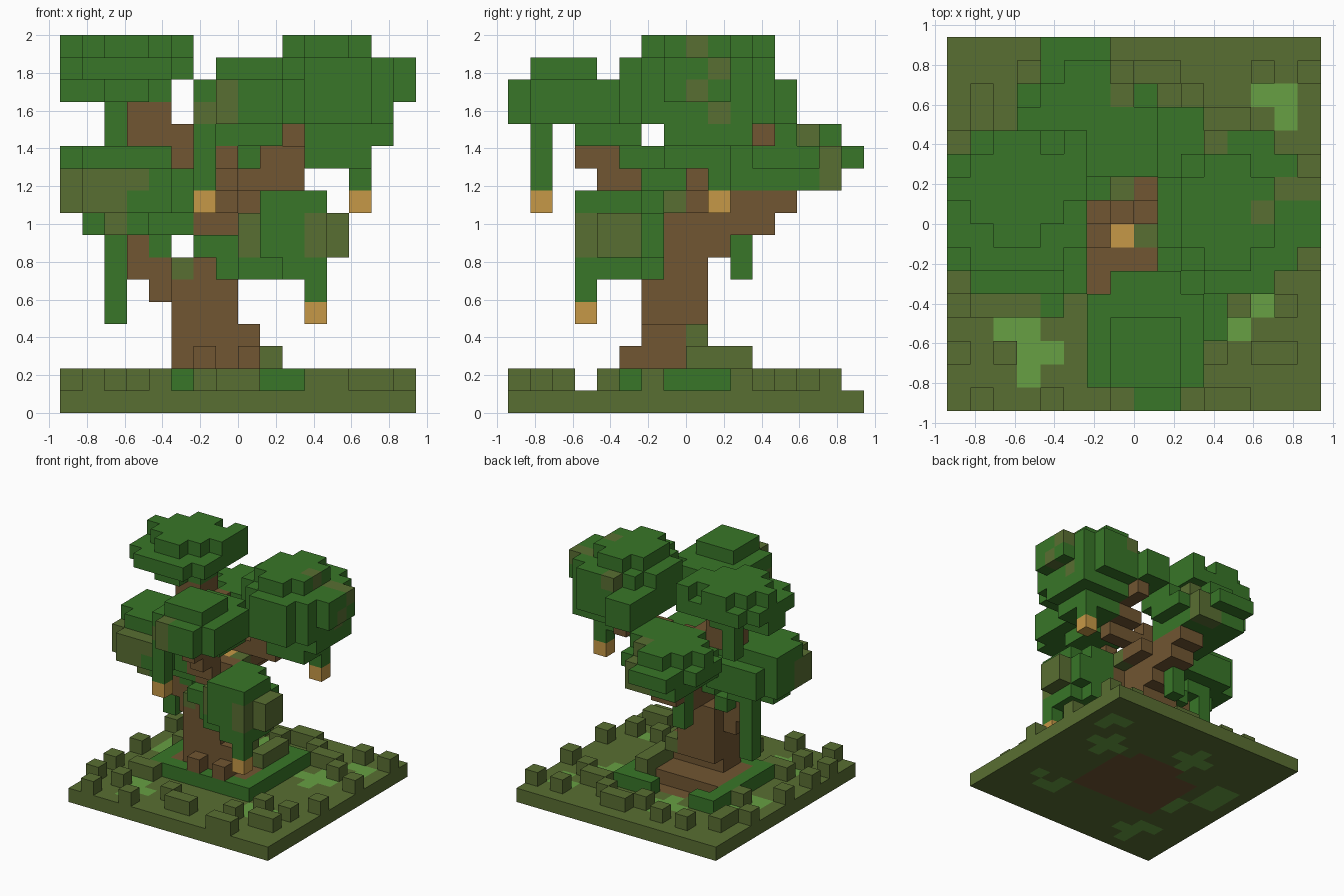
import bpy, bmesh
from mathutils import Vector

if "Cube" in bpy.data.objects:
    bpy.data.objects.remove(bpy.data.objects["Cube"], do_unlink=True)

UNIT = 2 / 17          # edge of one block
HALF = 8               # the plot is 16 blocks wide


def make_material(name, rgb):
    lin = [((c / 255 + 0.055) / 1.055) ** 2.4 for c in rgb] + [1]
    mat = bpy.data.materials.new(name)
    mat.use_nodes = True
    mat.diffuse_color = lin
    mat.node_tree.nodes["Principled BSDF"].inputs["Base Color"].default_value = lin
    return mat


LEAF, OLIVE, WOOD, AMBER, LIME = range(5)
MATERIALS = [
    make_material("leaf_green", (56, 118, 40)),
    make_material("olive_moss", (89, 110, 50)),
    make_material("bark_brown", (113, 86, 50)),
    make_material("amber_tip", (198, 153, 71)),
    make_material("lime_grass", (103, 160, 67)),
]

blocks = {}            # grid cell -> (part name, colour)


def put(part, colour, cell):
    blocks.setdefault(cell, (part, colour))


def box(part, colour, xs, ys, zs):
    """Fill an inclusive range of blocks."""
    for x in range(xs[0], xs[-1] + 1):
        for y in range(ys[0], ys[-1] + 1):
            for z in range(zs[0], zs[-1] + 1):
                put(part, colour, (x, y, z))


def crown(part, xs, ys, floor, layers, olive=lambda x, y, z: False):
    """Stack leaf layers; each layer is (inset, corner cut)."""
    for n, (inset, cut) in enumerate(layers):
        x0, x1, y0, y1 = xs[0] + inset, xs[1] - inset, ys[0] + inset, ys[1] - inset
        for x in range(x0, x1 + 1):
            for y in range(y0, y1 + 1):
                if min(x - x0, x1 - x) + min(y - y0, y1 - y) < cut:
                    continue
                z = floor + n
                put(part, OLIVE if olive(x, y, z) else LEAF, (x, y, z))


def vine(part, x, y, zs, tip=False):
    box(part, LEAF, (x,), (y,), zs)
    if tip:
        put(part + "_tip", AMBER, (x, y, zs[0] - 1))


def right_moss(x, y, z):
    return x > 12 and y == 8 + z % 2


# Crowns
crown("left_high_crown", (0, 5), (6, 11), 14, [(1, 1), (0, 1)])
crown("left_high_crown", (0, 5), (7, 11), 16, [(0, 2)])
box("left_high_crown", LEAF, (0,), (8, 9), (14,))
box("left_high_crown", LEAF, (5,), (10, 11), (15, 16))
put("right_high_crown", OLIVE, (11, 11, 15))
crown("right_high_crown", (9, 15), (5, 11), 14, [(0, 2), (0, 2)], right_moss)
crown("right_high_crown", (10, 13), (6, 10), 16, [(0, 1)], right_moss)
crown("right_high_crown", (9, 14), (5, 11), 13, [(0, 1)], right_moss)
box("right_high_crown", LEAF, (9, 10), (10, 12), (13, 14))
box("right_high_crown", LEAF, (11, 14), (7, 10), (12,))
box("right_high_crown", LEAF, (11, 13), (7, 9), (11,))
crown("front_crown", (6, 10), (0, 5), 13, [(0, 1), (0, 1)],
      lambda x, y, z: y < 2 and (x == 7 or x == 6 and z == 13))
crown("front_crown", (7, 9), (1, 3), 15, [(0, 0)])
box("front_crown", LEAF, (7, 9), (3, 5), (12,))
left_moss = {8: (2,), 9: range(3), 10: range(4)}
crown("left_low_crown", (0, 5), (4, 9), 8, [(1, 1), (0, 1), (0, 1), (1, 0)],
      lambda x, y, z: y < 7 and x in left_moss.get(z, ()))
box("left_low_crown", LEAF, (0,), (6, 8), (11,))
box("left_low_crown", LEAF, (5,), (6, 8), (8,))
box("left_low_crown", LEAF, (4,), (7, 8), (7,))
crown("back_crown", (3, 8), (9, 15), 10, [(1, 0), (0, 2)],
      lambda x, y, z: x > 5 and y == 14)
crown("back_crown", (3, 8), (10, 14), 12, [(0, 2)],
      lambda x, y, z: x > 6 and y == 13)
box("back_crown", LEAF, (6, 8), (10, 12), (12,))
put("back_crown", LEAF, (4, 15, 11))
crown("low_crown", (8, 12), (3, 6), 6, [(0, 2), (0, 1), (0, 1)],
      lambda x, y, z: z > 6 and y < 6 and x in (8, 11, 12))
box("low_crown", LEAF, (9, 11), (3, 5), (9,))
box("low_crown", LEAF, (9, 10), (6,), (9,))
box("low_crown", LEAF, (8, 10), (4, 5), (6,))
box("low_crown", LEAF, (6, 7), (5,), (7,))
put("low_crown", LEAF, (7, 5, 6))

# Hanging vines, three of them with amber tips
vine("front_vine", 6, 1, (10, 12), True)
vine("right_vine", 13, 9, (10, 11), True)
vine("low_vine", 11, 3, (5, 6), True)
vine("left_vine", 2, 8, (4, 8))
vine("back_vine", 6, 10, (6, 9))
vine("high_vine", 2, 10, (12, 13))

# Trunk: a leaning stack of shrinking blocks
put("trunk_knot", AMBER, (7, 7, 9))
put("trunk_moss", OLIVE, (5, 6, 6))
for cell in [(8, 7, 9), (6, 8, 9), (7, 9, 9)]:
    put("trunk_moss", OLIVE, cell)
for xs, ys, zs in [((4, 9), (6, 9), (1,)), ((5, 8), (6, 7), (2, 3)),
                   ((6,), (5,), (2,)), ((8,), (5,), (2,)),
                   ((5, 7), (6, 8), (3, 6)), ((6, 7), (7, 9), (7, 8)),
                   ((6, 7), (8, 8), (9,)), ((7,), (8,), (10, 11))]:
    box("trunk", WOOD, xs, ys, zs)

# Branches reaching each crown
for part, xs, ys, zs in [("left_low_branch", (4,), (7,), (5, 6)),
                         ("left_low_branch", (3,), (7,), (6, 7)),
                         ("left_high_branch", (6,), (8, 9), (9, 10)),
                         ("left_high_branch", (5,), (8, 9), (11, 12)),
                         ("left_high_branch", (3, 4), (8, 9), (12, 13)),
                         ("right_branch", (8, 10), (8,), (10,)),
                         ("right_branch", (8,), (8, 9), (9,)),
                         ("right_branch", (9, 10), (8, 9), (11,)),
                         ("right_branch", (10,), (9, 11), (12,)),
                         ("front_branch", (6, 8), (6,), (8, 9)),
                         ("front_branch", (6, 7), (5,), (9,)),
                         ("front_branch", (7,), (4, 5), (10,)),
                         ("front_branch", (7,), (3, 4), (11,)),
                         ("back_branch", (6, 7), (9, 12), (9,)),
                         ("back_branch", (6, 7), (9, 11), (8,)),
                         ("low_branch", (7, 8), (6,), (6, 7))]:
    box(part, WOOD, xs, ys, zs)

# Mossy border around the roots
for xs, ys in [((3, 10), (5,)), ((10,), (5, 10)), ((3,), (5, 10)),
               ((8, 10), (11,)), ((3, 4), (11,))]:
    box("moss_border", LEAF, xs, ys, (1,))
box("root_moss", OLIVE, (9,), (8, 10), (1, 2))
put("root_moss", OLIVE, (8, 8, 3))

# Grass tufts
for x, y in [(1, 0), (0, 2), (0, 4), (0, 7), (0, 11), (2, 2), (2, 4), (3, 4),
             (4, 0), (6, 2), (7, 1), (8, 1), (11, 0), (12, 0), (11, 2), (12, 4),
             (14, 2), (14, 4), (13, 11), (13, 14), (12, 12), (10, 13), (8, 14),
             (9, 14), (15, 14), (11, 12), (7, 13), (5, 14), (1, 13), (1, 12),
             (2, 9), (15, 10), (15, 6), (13, 2), (3, 14)]:
    put("grass_tufts", OLIVE, (x, y, 1))

# Ground slab with lime patches and a bare patch under the trunk
for xs, ys in [((13, 14), (13,)), ((14,), (12,)), ((2, 3), (3,)), ((3, 4), (2,)),
               ((3,), (1,)), ((13,), (4,)), ((11, 12), (3,)), ((11,), (4,)),
               ((12,), (9, 11)), ((11, 13), (10,)), ((5, 7), (12,)), ((6,), (11, 13)),
               ((1, 2), (8, 10)), ((3,), (6, 7))]:
    box("ground", LIME, xs, ys, (0,))
box("ground", WOOD, (4, 10), (5, 9), (0,))
box("ground", WOOD, (6, 9), (10,), (0,))
box("ground", OLIVE, (0, 15), (0, 15), (0,))

# Turn each part's blocks into a mesh of its exposed faces
AXES = [Vector(a) for a in ((1, 0, 0), (0, 1, 0), (0, 0, 1))]
for part in dict.fromkeys(p for p, _ in blocks.values()):
    bm = bmesh.new()
    for cell, (owner, colour) in blocks.items():
        if owner != part:
            continue
        mid = Vector(cell) + Vector((0.5 - HALF, 0.5 - HALF, 0.5))
        for n in range(3):
            for side in (-1, 1):
                out = AXES[n] * side
                if tuple(int(c) for c in Vector(cell) + out) in blocks:
                    continue
                u = AXES[(n + 1) % 3] / 2
                v = AXES[(n + 2) % 3] / 2 * side
                ring = [-u - v, u - v, u + v, v - u]
                face = bm.faces.new([bm.verts.new((mid + out / 2 + r) * UNIT)
                                     for r in ring])
                face.material_index = colour
    bmesh.ops.remove_doubles(bm, verts=bm.verts, dist=UNIT / 100)
    mesh = bpy.data.meshes.new(part)
    for mat in MATERIALS:
        mesh.materials.append(mat)
    bm.to_mesh(mesh)
    bm.free()
    bpy.context.collection.objects.link(bpy.data.objects.new(part, mesh))
